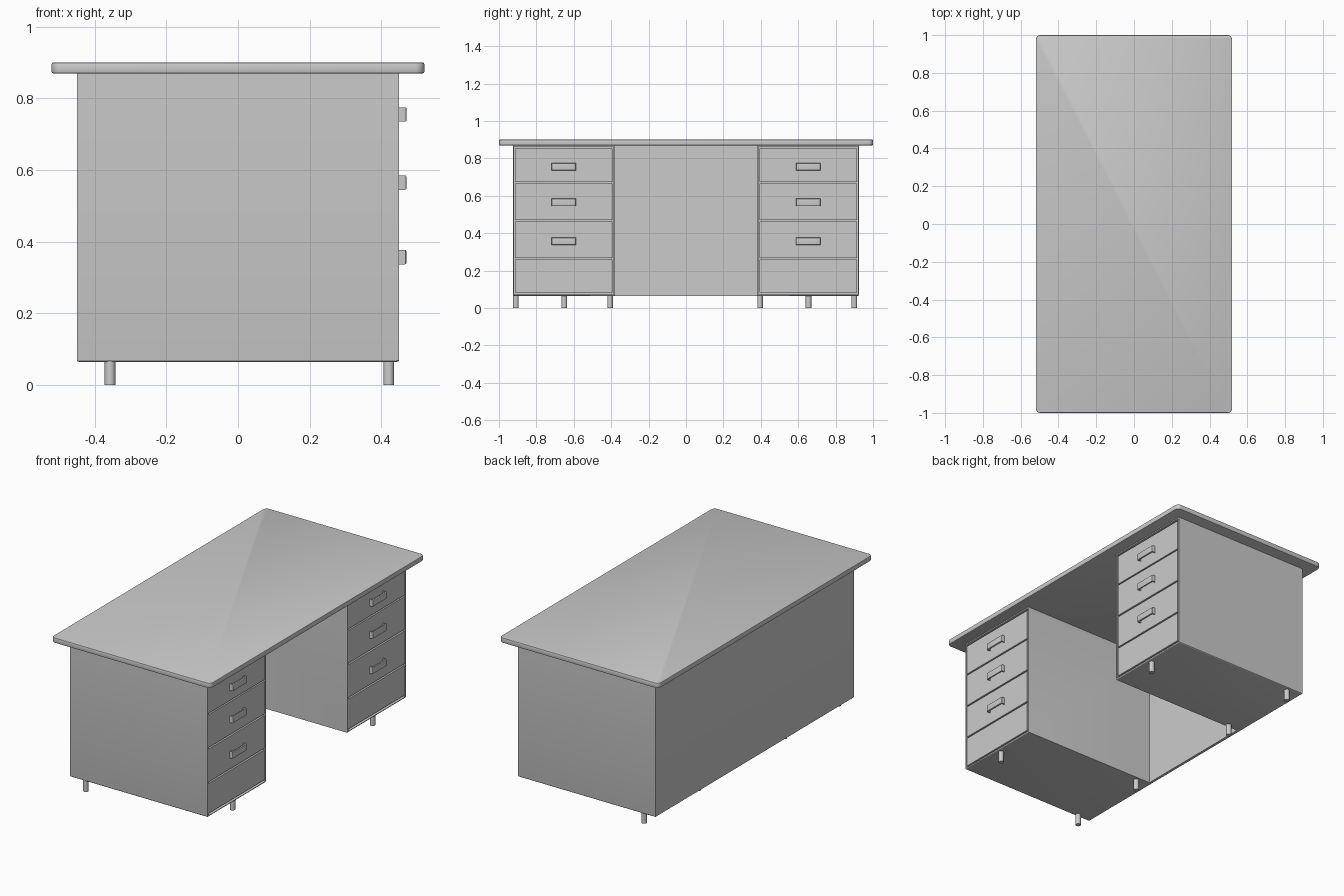
import bpy, bmesh
from mathutils import Vector

if "Cube" in bpy.data.objects:
    bpy.data.objects.remove(bpy.data.objects["Cube"])

INNER, OUTER = 0.38, 0.926      # pedestal side positions in y
BACK, FRONT = -0.45, 0.45       # body depth in x
BASE, TOP = 0.065, 0.87         # body bottom and top


def finish(bm, name, smooth=False):
    bmesh.ops.recalc_face_normals(bm, faces=bm.faces)
    me = bpy.data.meshes.new(name)
    bm.to_mesh(me)
    bm.free()
    ob = bpy.data.objects.new(name, me)
    bpy.context.collection.objects.link(ob)
    if smooth:
        bpy.ops.object.select_all(action='DESELECT')
        ob.select_set(True)
        bpy.context.view_layer.objects.active = ob
        bpy.ops.object.shade_smooth_by_angle()
    return ob


def prism(points, z0, z1):
    """Extrude an xy outline from z0 to z1."""
    bm = bmesh.new()
    face = bm.faces.new([bm.verts.new((x, y, z0)) for x, y in points])
    ext = bmesh.ops.extrude_face_region(bm, geom=[face])
    verts = [g for g in ext['geom'] if isinstance(g, bmesh.types.BMVert)]
    bmesh.ops.translate(bm, vec=(0, 0, z1 - z0), verts=verts)
    bmesh.ops.recalc_face_normals(bm, faces=bm.faces)
    return bm


def rect(x0, x1, y0, y1):
    return [(x0, y0), (x1, y0), (x1, y1), (x0, y1)]


def bevel(bm, edges, width, segments=3):
    bmesh.ops.bevel(bm, geom=edges, offset=width, segments=segments,
                    profile=0.5, affect='EDGES')


def is_vertical(e):
    d = e.verts[0].co - e.verts[1].co
    return abs(d.z) > 1e-4 and abs(d.x) + abs(d.y) < 1e-4


# Desk top: rounded corners and softened rims
bm = prism(rect(-0.52, 0.52, -1, 1), TOP, 0.9)
bevel(bm, [e for e in bm.edges if is_vertical(e)], 0.025, 6)
bevel(bm, [e for e in bm.edges if not is_vertical(e)], 0.004, 2)
finish(bm, "desk_top", True)

# Body: both pedestals and the back panel as one U-shaped outline
outline = [(BACK, -OUTER), (FRONT, -OUTER), (FRONT, -INNER), (BACK + 0.02, -INNER),
           (BACK + 0.02, INNER), (FRONT, INNER), (FRONT, OUTER), (BACK, OUTER)]
bm = prism(outline, BASE, TOP)
fronts = [f for f in bm.faces if f.normal.x > 0.9 and f.calc_center_median().x > 0.4]
bmesh.ops.inset_individual(bm, faces=fronts, thickness=0.01)
pushed = bmesh.ops.extrude_discrete_faces(bm, faces=fronts)['faces']
for v in {v for f in pushed for v in f.verts}:
    v.co.x -= 0.025
bevel(bm, [e for e in bm.edges if all(abs(v.co.z - BASE) < 1e-4 for v in e.verts)
           and (all(abs(v.co.x - BACK) < 1e-4 for v in e.verts)
                or all(abs(abs(v.co.y) - OUTER) < 1e-4 for v in e.verts)
                or all(abs(v.co.x - FRONT) < 1e-4 for v in e.verts))], 0.006, 3)
finish(bm, "desk_body", True)


def drawer_front(name, y, z0, z1):
    bm = prism(rect(FRONT - 0.025, FRONT - 0.002, y - 0.26, y + 0.26), z0, z1)
    finish(bm, name)


def handle(name, y, z):
    # Strap bent into a U: front bar with two returns to the drawer
    a, b, t, w = FRONT - 0.004, 0.47, 0.007, 0.065
    pts = [(a, -w), (b, -w), (b, w), (a, w),
           (a, w - t), (b - t, w - t), (b - t, t - w), (a, t - w)]
    bm = prism([(x, y + p) for x, p in pts], z - 0.02, z + 0.02)
    bevel(bm, [e for e in bm.edges if all(abs(v.co.x - b) < 1e-4 for v in e.verts)],
          0.004, 3)
    finish(bm, name, True)


def leg(name, x, y):
    bm = bmesh.new()
    bmesh.ops.create_cone(bm, cap_ends=True, segments=20, radius1=0.015,
                          radius2=0.015, depth=BASE + 0.005)
    bmesh.ops.translate(bm, vec=Vector((x, y, (BASE + 0.005) / 2)), verts=bm.verts)
    finish(bm, name, True)


# Drawers, handles and legs of each pedestal
drawers = [(0.674, 0.853), (0.472, 0.666), (0.269, 0.463), (0.083, 0.26)]
for side, cy in (("left", -0.653), ("right", 0.653)):
    for i, (z0, z1) in enumerate(drawers, 1):
        drawer_front(f"{side}_drawer_front_{i}", cy, z0, z1)
    for i, z in enumerate((0.755, 0.565, 0.357), 1):
        handle(f"{side}_drawer_handle_{i}", cy, z)
    leg(f"{side}_front_leg", 0.421, cy + 0.002)
    leg(f"{side}_rear_leg_1", -0.357, cy - 0.257)
    leg(f"{side}_rear_leg_2", -0.357, cy + 0.247)
